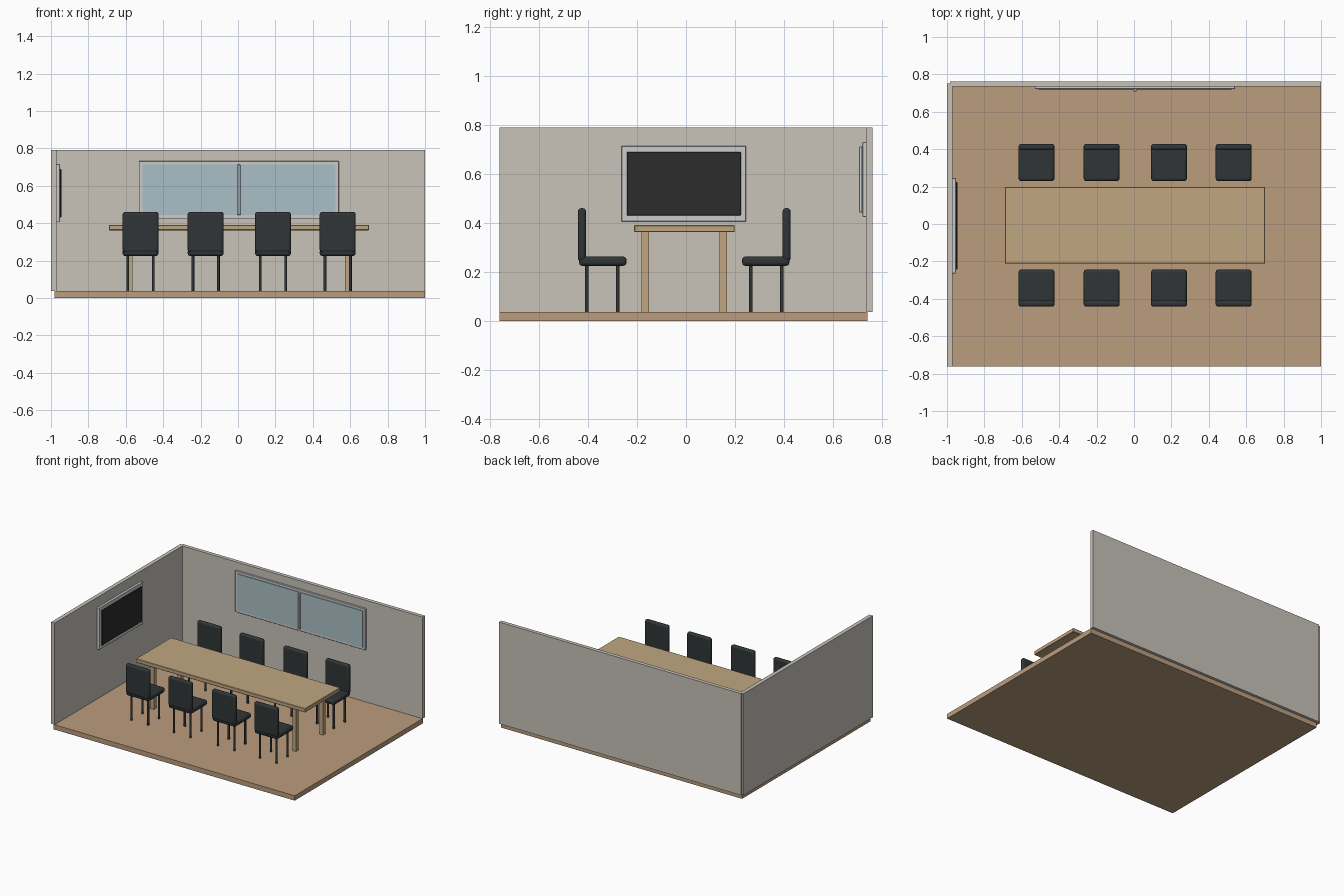
import bpy

if "Cube" in bpy.data.objects:
    bpy.data.objects.remove(bpy.data.objects["Cube"])

def material(name, rgb):
    m = bpy.data.materials.new(name)
    m.diffuse_color = (*rgb, 1)
    m.use_nodes = True
    m.node_tree.nodes["Principled BSDF"].inputs["Base Color"].default_value = m.diffuse_color
    return m

WALL = material("wall_paint", (0.58, 0.55, 0.49))
FLOOR = material("floor_wood", (0.50, 0.34, 0.21))
WOOD = material("table_wood", (0.53, 0.38, 0.22))
BLACK = material("chair_black", (0.030, 0.036, 0.038))
TRIM = material("light_trim", (0.60, 0.60, 0.59))
SCREEN = material("screen_black", (0.025, 0.025, 0.025))
GLASS = material("window_glass", (0.40, 0.53, 0.57))

def box(name, x, y, z, mat, bevel=0, segments=1):
    """Box from (min, max) ranges on each axis."""
    bpy.ops.mesh.primitive_cube_add(
        size=1, location=[(a + b) / 2 for a, b in (x, y, z)])
    o = bpy.context.object
    o.name = name
    o.scale = [b - a for a, b in (x, y, z)]
    bpy.ops.object.transform_apply(location=False, rotation=False, scale=True)
    o.data.materials.append(mat)
    if bevel:
        mod = o.modifiers.new("bevel", 'BEVEL')
        mod.width, mod.segments = bevel, segments
        if segments > 1:
            bpy.ops.object.shade_smooth_by_angle()
    return o

def rod(name, x, y, z0, z1, r, mat):
    bpy.ops.mesh.primitive_cylinder_add(
        vertices=16, radius=r, depth=z1 - z0, location=(x, y, (z0 + z1) / 2))
    o = bpy.context.object
    o.name = name
    o.data.materials.append(mat)
    bpy.ops.object.shade_smooth_by_angle()

# Room shell
box("floor", (-0.98, 1), (-0.763, 0.742), (0, 0.036), FLOOR)
box("back_wall", (-0.985, 1), (0.735, 0.763), (0.036, 0.79), WALL)
box("left_wall", (-1, -0.971), (-0.763, 0.752), (0.036, 0.79), WALL)

# Wall screen
box("screen_frame", (-0.974, -0.952), (-0.264, 0.246), (0.405, 0.715), TRIM, 0.002)
box("screen_panel", (-0.955, -0.945), (-0.242, 0.224), (0.431, 0.690), SCREEN, 0.002)

# Window
box("window_frame", (-0.53, 0.54), (0.722, 0.738), (0.424, 0.731), TRIM, 0.002)
box("window_glass", (-0.51, 0.52), (0.717, 0.727), (0.443, 0.713), GLASS)
box("window_mullion", (-0.003, 0.013), (0.708, 0.726), (0.443, 0.713), TRIM, 0.002)

# Table
box("table_top", (-0.69, 0.70), (-0.212, 0.199), (0.362, 0.391), WOOD, 0.003)
for lx in (-0.578, 0.588):
    for ly in (-0.167, 0.152):
        box("table_leg", (lx - 0.015, lx + 0.015), (ly - 0.015, ly + 0.015),
            (0.036, 0.364), WOOD)

# Chairs: two facing rows; side -1 is the front row, +1 the rear row
def chair(cx, side):
    def span(a, b):
        return sorted((-0.007 + side * a, -0.007 + side * b))
    box("chair_seat", (cx - 0.096, cx + 0.096), span(0.236, 0.430),
        (0.224, 0.263), BLACK, 0.015, 3)
    box("chair_back", (cx - 0.096, cx + 0.096), span(0.402, 0.435),
        (0.244, 0.460), BLACK, 0.013, 3)
    for dx in (-0.068, 0.068):
        for d in (0.272, 0.399):
            rod("chair_leg", cx + dx, -0.007 + side * d, 0.036, 0.235, 0.0075, BLACK)

for cx in (-0.521, -0.173, 0.187, 0.533):
    for side in (-1, 1):
        chair(cx, side)
